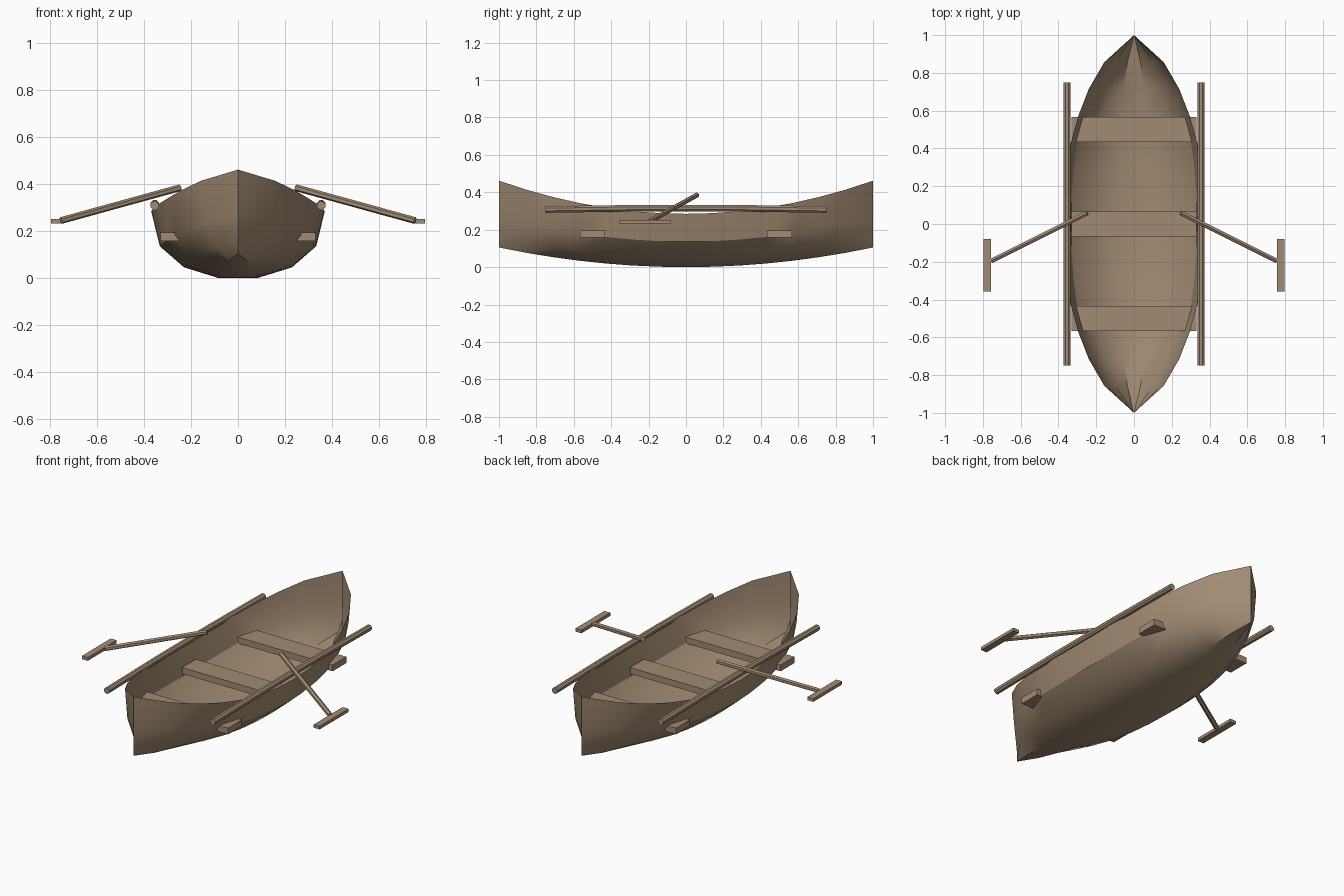
import bpy, bmesh, math
from mathutils import Vector

if "Cube" in bpy.data.objects:
    bpy.data.objects.remove(bpy.data.objects["Cube"])


def finish(name, bm, smooth=None):
    bmesh.ops.recalc_face_normals(bm, faces=bm.faces)
    me = bpy.data.meshes.new(name)
    bm.to_mesh(me)
    bm.free()
    ob = bpy.data.objects.new(name, me)
    bpy.context.collection.objects.link(ob)
    ob.data.materials.append(wood)
    if smooth:
        bpy.ops.object.select_all(action='DESELECT')
        ob.select_set(True)
        bpy.context.view_layer.objects.active = ob
        bpy.ops.object.shade_smooth_by_angle(angle=math.radians(smooth))
    return ob


def box(name, lo, hi):
    bm = bmesh.new()
    bmesh.ops.create_cube(bm, size=1)
    for v in bm.verts:
        v.co = [a + (b - a) * (c + 0.5) for a, b, c in zip(lo, hi, v.co)]
    return finish(name, bm)


def tube(name, path, radius, sides):
    # sweep a polygon along a nearly straight path
    pts = [Vector(p) for p in path]
    axis = (pts[-1] - pts[0]).normalized()
    u = axis.cross(Vector((0, 0, 1))).normalized()
    w = axis.cross(u)
    bm = bmesh.new()
    rings = []
    for p in pts:
        angles = [2 * math.pi * (i + 0.5) / sides for i in range(sides)]
        rings.append([bm.verts.new(p + radius * (u * math.cos(a) + w * math.sin(a))) for a in angles])
    for a, b in zip(rings, rings[1:]):
        for i in range(sides):
            j = (i + 1) % sides
            bm.faces.new((a[i], a[j], b[j], b[i]))
    bm.faces.new(rings[0])
    bm.faces.new(rings[-1])
    return finish(name, bm)


wood = bpy.data.materials.new("wood")
wood.diffuse_color = (0.36, 0.26, 0.17, 1)
wood.use_nodes = True
wood.node_tree.nodes["Principled BSDF"].inputs["Base Color"].default_value = wood.diffuse_color

# hull: seven-sided sections lofted from stem to stern
half_widths = [0.37, 0.367, 0.356, 0.335, 0.295, 0.24, 0.157, 0.0]
bm = bmesh.new()
rows = []
for s in range(-7, 8):
    t = s / 7
    sheer = 0.285 + 0.177 * t * t
    keel = 0.105 * t * t
    row = []
    for i in range(8):
        a = math.pi * (i / 7 - 0.5)
        drop = (math.cos(a) / math.cos(math.pi / 14)) ** 0.8 if 0 < i < 7 else 0
        row.append(bm.verts.new((half_widths[abs(s)] * math.sin(a), t, sheer - (sheer - keel) * drop)))
    rows.append(row)
for a, b in zip(rows, rows[1:]):
    for i in range(7):
        bm.faces.new((a[i], a[i + 1], b[i + 1], b[i]))
bmesh.ops.remove_doubles(bm, verts=bm.verts, dist=0.0005)
finish("hull", bm, 30)

# three bench seats
for name, y in (("front_seat", -0.5), ("middle_seat", 0), ("back_seat", 0.5)):
    box(name, (-0.33, y - 0.066, 0.157), (0.33, y + 0.066, 0.195))

# rails and oars on both sides
for side, m in (("left", -1), ("right", 1)):
    tube(side + "_rail", [(m * 0.355, -0.75, 0.308), (m * 0.355, -0.25, 0.315),
                          (m * 0.355, 0.25, 0.315), (m * 0.355, 0.75, 0.308)], 0.019, 8)
    tube(side + "_oar_shaft", [(m * 0.247, 0.058, 0.385), (m * 0.755, -0.195, 0.245)], 0.0145, 6)
    x = sorted((m * 0.757, m * 0.797))
    box(side + "_oar_blade", (x[0], -0.357, 0.232), (x[1], -0.08, 0.251))
